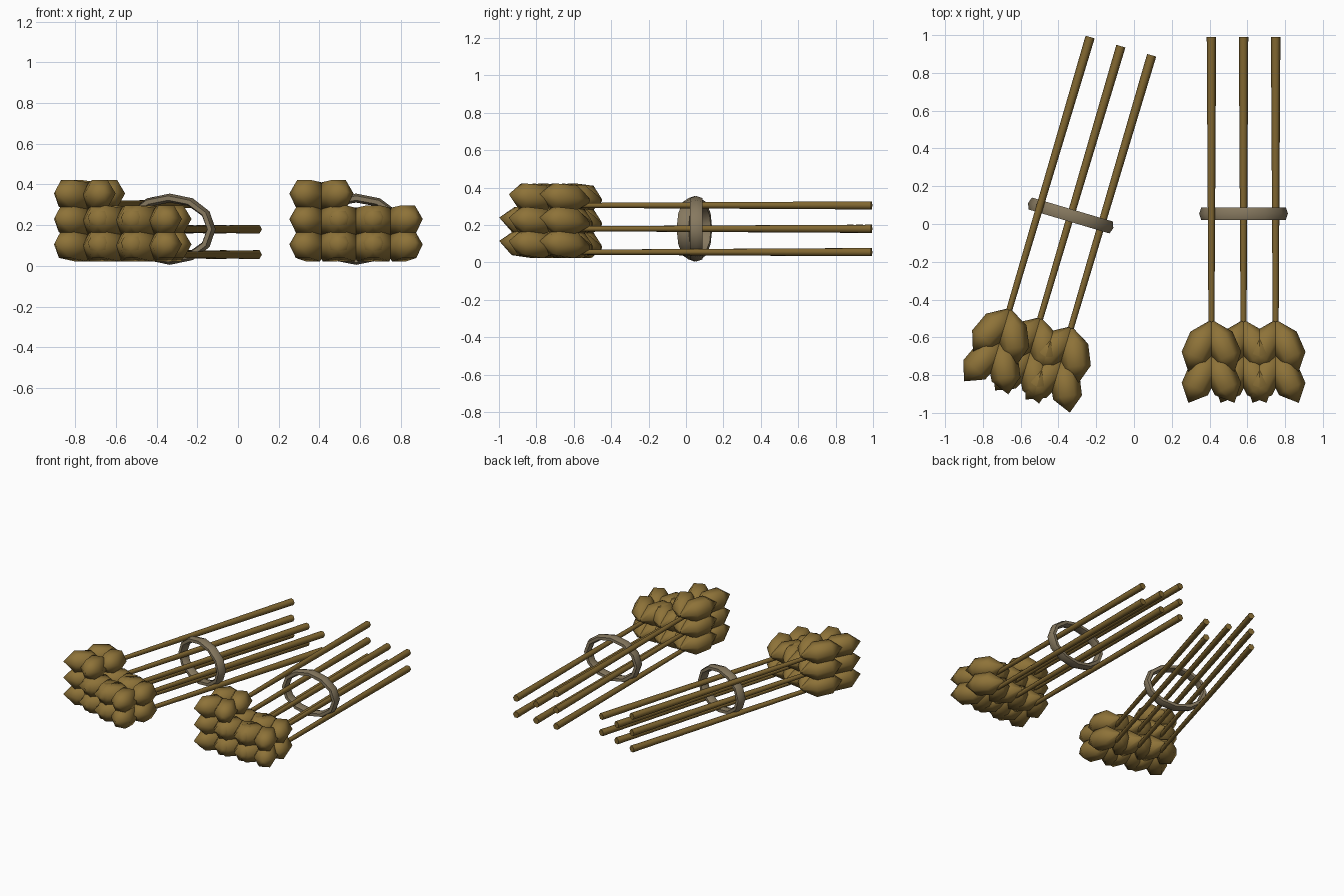
import bpy, bmesh, math
from mathutils import Vector, Matrix

if "Cube" in bpy.data.objects:
    bpy.data.objects.remove(bpy.data.objects["Cube"])


def material(name, rgb):
    m = bpy.data.materials.new(name)
    m.diffuse_color = (*rgb, 1)
    m.use_nodes = True
    m.node_tree.nodes["Principled BSDF"].inputs["Base Color"].default_value = m.diffuse_color
    return m


GRAIN = material("golden grain", (0.27, 0.17, 0.04))
STRAW = material("brown straw", (0.22, 0.135, 0.03))
TWINE = material("grey tan binding", (0.24, 0.19, 0.115))


def finish(name, bm, mat, matrix, angle):
    bmesh.ops.recalc_face_normals(bm, faces=bm.faces)
    mesh = bpy.data.meshes.new(name)
    bm.to_mesh(mesh)
    bm.free()
    mesh.materials.append(mat)
    ob = bpy.data.objects.new(name, mesh)
    bpy.context.collection.objects.link(ob)
    ob.matrix_world = matrix
    bpy.ops.object.select_all(action='DESELECT')
    ob.select_set(True)
    bpy.context.view_layer.objects.active = ob
    bpy.ops.object.shade_smooth_by_angle(angle=math.radians(angle))


def lathe(bm, start, end, profile, sides=6):
    """Six-sided spindle from start to end; profile holds (fraction, radius)."""
    start, end = Vector(start), Vector(end)
    axis = (end - start).normalized()
    side = axis.cross(Vector((0, 0, 1))).normalized()
    up = side.cross(axis)
    rings = []
    for t, r in profile:
        c = start.lerp(end, t)
        if r == 0:
            rings.append([bm.verts.new(c)])
            continue
        angles = [2 * math.pi * i / sides for i in range(sides)]
        rings.append([bm.verts.new(c + r * (side * math.cos(a) + up * math.sin(a)))
                      for a in angles])
    for a, b in zip(rings, rings[1:]):
        for i in range(sides):
            j = (i + 1) % sides
            if len(b) == 1:
                bm.faces.new((a[i], a[j], b[0]))
            else:
                bm.faces.new((a[i], a[j], b[j], b[i]))
    for ring in (rings[0], rings[-1]):
        if len(ring) > 1:
            bm.faces.new(ring)


def binding(bm, rx, rz, segments=12):
    """Oval hoop around the stalks with a flattened six-sided section."""
    rings = []
    for i in range(segments):
        a = 2 * math.pi * i / segments
        ring = []
        for k in range(6):
            b = 2 * math.pi * k / 6
            d = 0.022 * math.cos(b)
            ring.append(bm.verts.new(((rx + d) * math.cos(a), 0.038 * math.sin(b),
                                      (rz + d) * math.sin(a))))
        rings.append(ring)
    for i in range(segments):
        p, q = rings[i], rings[(i + 1) % segments]
        for k in range(6):
            m = (k + 1) % 6
            bm.faces.new((p[k], p[m], q[m], q[k]))


# Stalk positions: two rows of three and one on top at the left
STALKS = [(x, z) for z in (-0.125, 0.0) for x in (-0.17, 0.0, 0.17)] + [(-0.17, 0.125)]
KERNEL = [(0, 0.015), (0.32, 0.08), (0.72, 0.077), (1, 0)]


def sheaf(label, center, turn):
    place = Matrix.Translation(center) @ Matrix.Rotation(math.radians(turn), 4, 'Z')
    stalks, grains, hoop = bmesh.new(), bmesh.new(), bmesh.new()
    for x, z in STALKS:
        # Straw, thinner toward the ear
        lathe(stalks, (x, 0.935, z), (x, -0.72, z), [(0, 0.025), (1, 0.015)])
        # Ear: two pairs of kernels leaning outward
        for y in (-0.575, -0.74):
            for s in (-1, 1):
                lathe(grains, (x, y, z + 0.025),
                      (x + s * 0.122, y - 0.262, z + 0.06), KERNEL)
    binding(hoop, 0.213, 0.153)
    finish(label + "_stalks", stalks, STRAW, place, 65)
    finish(label + "_grain_ears", grains, GRAIN, place, 65)
    finish(label + "_binding", hoop, TWINE, place, 65)


sheaf("straight_sheaf", (0.58, 0.055, 0.18), 0)
sheaf("turned_sheaf", (-0.335, 0.045, 0.18), -16.5)
